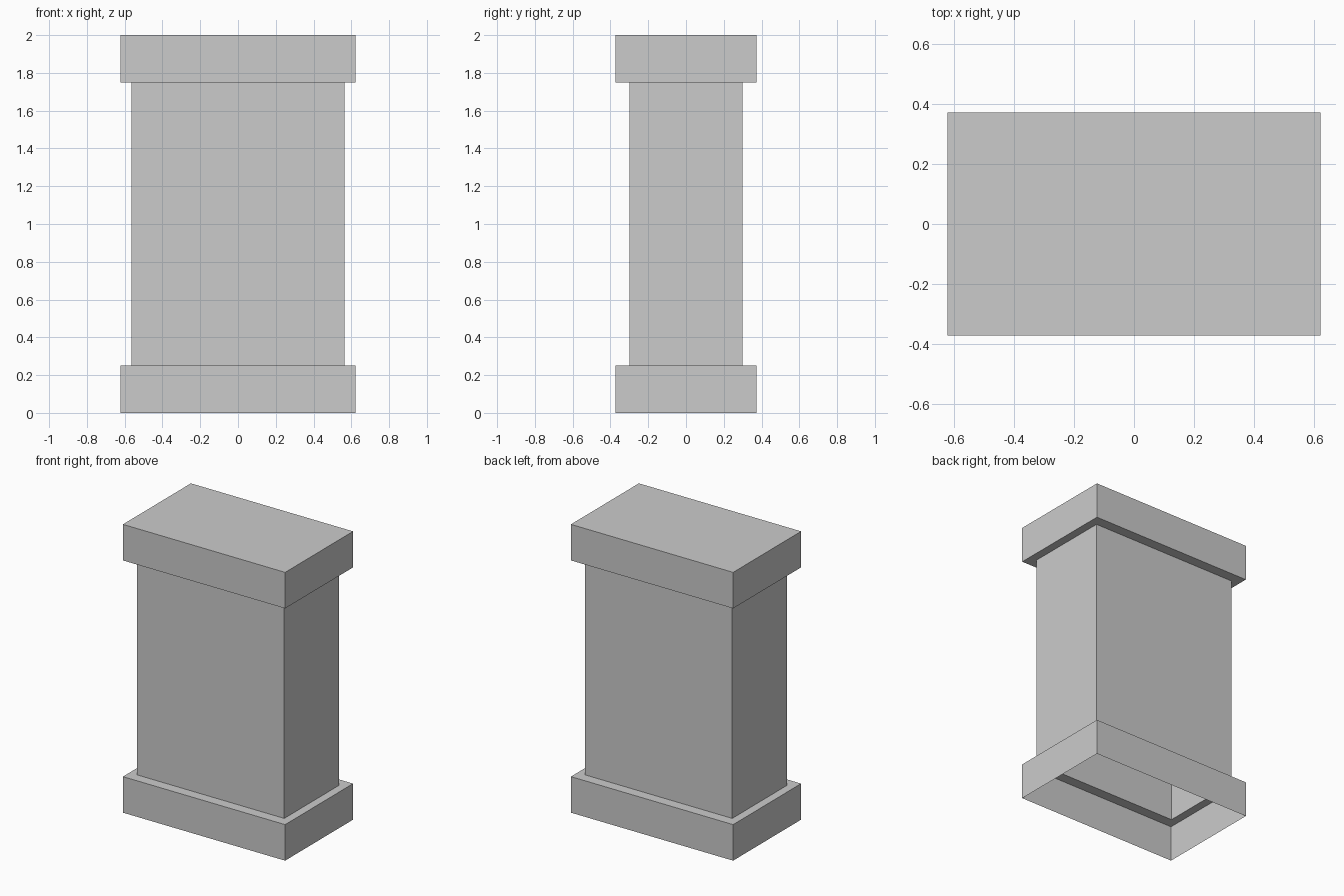
import bpy
import bmesh

if "Cube" in bpy.data.objects:
    bpy.data.objects.remove(bpy.data.objects["Cube"])

# Single flat grey
grey = bpy.data.materials.new("stone_grey")
grey.diffuse_color = (0.6, 0.6, 0.6, 1.0)
grey.use_nodes = True
grey.node_tree.nodes["Principled BSDF"].inputs["Base Color"].default_value = grey.diffuse_color

# Half width, half depth and height of each section, bottom to top
BLOCK = (0.6225, 0.3725)
SHAFT = (0.565, 0.30)
sections = [(*BLOCK, 0.0), (*BLOCK, 0.25),    # plinth sides
            (*SHAFT, 0.25), (*SHAFT, 1.75),   # ledge and shaft
            (*BLOCK, 1.75), (*BLOCK, 2.0)]    # cap underside and sides

# Hollow pillar, open underneath: rectangular rings joined upwards
bm = bmesh.new()
rings = [[bm.verts.new((sx * hx, sy * hy, z))
          for sx, sy in ((-1, -1), (1, -1), (1, 1), (-1, 1))]
         for hx, hy, z in sections]
for low, high in zip(rings, rings[1:]):
    for i in range(4):
        j = (i + 1) % 4
        bm.faces.new((low[i], low[j], high[j], high[i]))

# Top of the cap
bm.faces.new(rings[-1])

mesh = bpy.data.meshes.new("pillar")
bm.to_mesh(mesh)
bm.free()
mesh.materials.append(grey)
bpy.context.collection.objects.link(bpy.data.objects.new("pillar", mesh))
